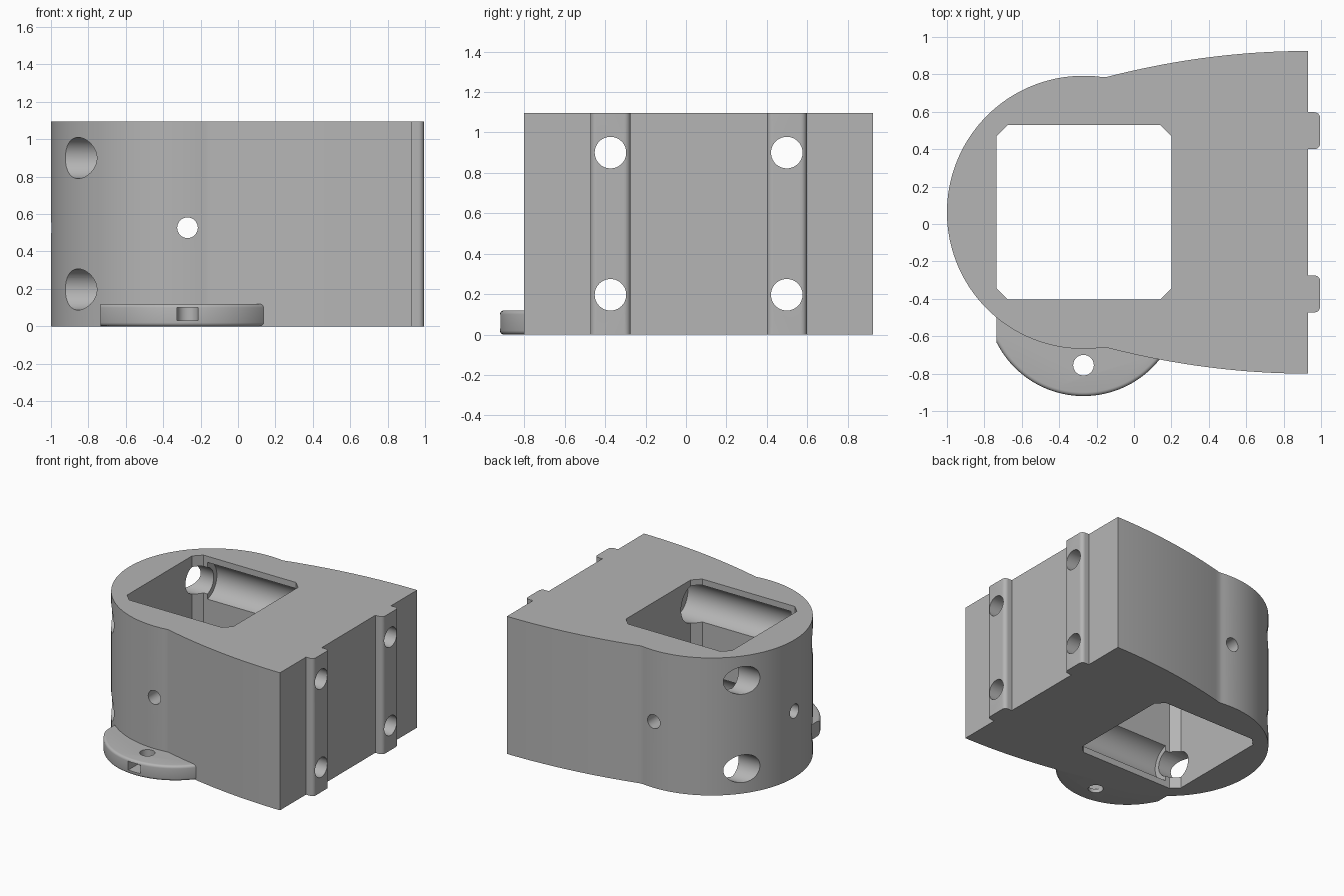
import bpy, bmesh
from math import sin, cos, pi, radians, atan2, sqrt
from mathutils import Vector, Matrix

cube = bpy.data.objects.get("Cube")
if cube:
    bpy.data.objects.remove(cube, do_unlink=True)

HEIGHT = 1.095
MID = 0.0625                      # symmetry line in y
CX, RADIUS = -0.27, 0.73          # round end of the housing

grey = bpy.data.materials.new("plain_grey")
grey.use_nodes = True
tone = (0.46, 0.46, 0.46, 1)
grey.diffuse_color = tone
grey.node_tree.nodes["Principled BSDF"].inputs["Base Color"].default_value = tone


def make(name, bm):
    bmesh.ops.recalc_face_normals(bm, faces=bm.faces)
    mesh = bpy.data.meshes.new(name)
    bm.to_mesh(mesh)
    bm.free()
    mesh.materials.append(grey)
    ob = bpy.data.objects.new(name, mesh)
    bpy.context.collection.objects.link(ob)
    return ob


def prism(points, z0, z1):
    bm = bmesh.new()
    face = bm.faces.new([bm.verts.new((x, y, z0)) for x, y in points])
    out = bmesh.ops.extrude_face_region(bm, geom=[face])
    verts = [v for v in out["geom"] if isinstance(v, bmesh.types.BMVert)]
    bmesh.ops.translate(bm, verts=verts, vec=(0, 0, z1 - z0))
    return bm


def arc(cx, cy, r, a0, a1, n):
    return [(cx + r * cos(a0 + (a1 - a0) * i / n),
             cy + r * sin(a0 + (a1 - a0) * i / n)) for i in range(n + 1)]


def cylinder(start, end, r):
    a, b = Vector(start), Vector(end)
    turn = (b - a).to_track_quat("Z", "Y").to_matrix().to_4x4()
    bm = bmesh.new()
    bmesh.ops.create_cone(bm, cap_ends=True, segments=64, radius1=r, radius2=r,
                          depth=(b - a).length,
                          matrix=Matrix.Translation((a + b) / 2) @ turn)
    return make("cutter", bm)


def combine(target, tool, operation):
    mod = target.modifiers.new("combine", "BOOLEAN")
    mod.operation, mod.solver, mod.object = operation, "EXACT", tool
    bpy.context.view_layer.update()
    graph = bpy.context.evaluated_depsgraph_get()
    mesh = bpy.data.meshes.new_from_object(target.evaluated_get(graph))
    target.modifiers.clear()
    target.data = mesh
    bpy.data.objects.remove(tool, do_unlink=True)


# Housing outline: upper half, mirrored across the middle line
half = []                          # (x, offset from the middle line)
for lo, hi in [(0.3375, 0.535)]:   # guide rib on the flat end
    r = 0.03
    half += [(0.93, lo)]
    half += arc(0.995 - r, lo + r, r, -pi / 2, 0, 6)
    half += arc(0.995 - r, hi - r, r, 0, pi / 2, 6)
    half += [(0.93, hi)]
steps = 24
for i in range(steps + 1):         # gently bowed flank
    t = i / steps
    half.append((0.93 - 1.08 * t, 0.8625 - 0.14 * t * t))
join = atan2(sqrt(RADIUS ** 2 - 0.12 ** 2), 0.12)
half += arc(CX, 0, RADIUS, join, pi, 60)[1:]
outline = [(x, MID + d) for x, d in half]
outline += [(x, MID - d) for x, d in reversed(half[:-1])]
housing = make("housing", prism(outline, 0, HEIGHT))

# Mounting tab with a rounded rim
tab_y, tab_r = -0.40, 0.52
rim = arc(CX, tab_y, tab_r, atan2(-0.235, -0.465) + 2 * pi, radians(345), 64)
bm = prism(rim + [(0.2, -0.45), (-0.735, -0.45)], 0, 0.12)
on_rim = lambda v: abs(sqrt((v.co.x - CX) ** 2 + (v.co.y - tab_y) ** 2) - tab_r) < 0.002
edges = [e for e in bm.edges
         if all(on_rim(v) for v in e.verts)
         and abs(e.verts[0].co.z - e.verts[1].co.z) < 0.001]
bmesh.ops.bevel(bm, geom=edges, offset=0.02, segments=4, profile=0.5, affect="EDGES")
combine(housing, make("tab", bm), "UNION")

# Square pocket with clipped corners
x0, x1, y0, y1, c = -0.735, 0.2, -0.405, 0.53, 0.06
pocket = [(x0 + c, y0), (x1 - c, y0), (x1, y0 + c), (x1, y1 - c),
          (x1 - c, y1), (x0 + c, y1), (x0, y1 - c), (x0, y0 + c)]
combine(housing, make("cutter", prism(pocket, -0.1, HEIGHT + 0.1)), "DIFFERENCE")

# Four long bolt bores: counterbore, wide relief in the pocket, narrow hole
for side in (-1, 1):
    y = MID + side * 0.436
    for z in (0.197, 0.9):
        for a, b, r in [(-1.2, 0.0, 0.11), (-0.64, 0.35, 0.15), (0.1, 1.2, 0.078)]:
            combine(housing, cylinder((a, y, z), (b, y, z), r), "DIFFERENCE")

# Cross hole, round-end hole and tab hole
for a, b in [((CX, -1.2, 0.527), (CX, 1.2, 0.527)),
             ((-1.2, MID, 0.527), (-0.5, MID, 0.527)),
             ((CX, -0.755, -0.1), (CX, -0.755, 0.2))]:
    combine(housing, cylinder(a, b, 0.055), "DIFFERENCE")

# Slot from the tab rim into the tab hole
slot = [(CX - 0.055, -1), (CX + 0.055, -1), (CX + 0.055, -0.755), (CX - 0.055, -0.755)]
combine(housing, make("cutter", prism(slot, 0.03, 0.1)), "DIFFERENCE")

bpy.ops.object.select_all(action="DESELECT")
housing.select_set(True)
bpy.context.view_layer.objects.active = housing
bpy.ops.object.shade_smooth_by_angle(angle=radians(25))
